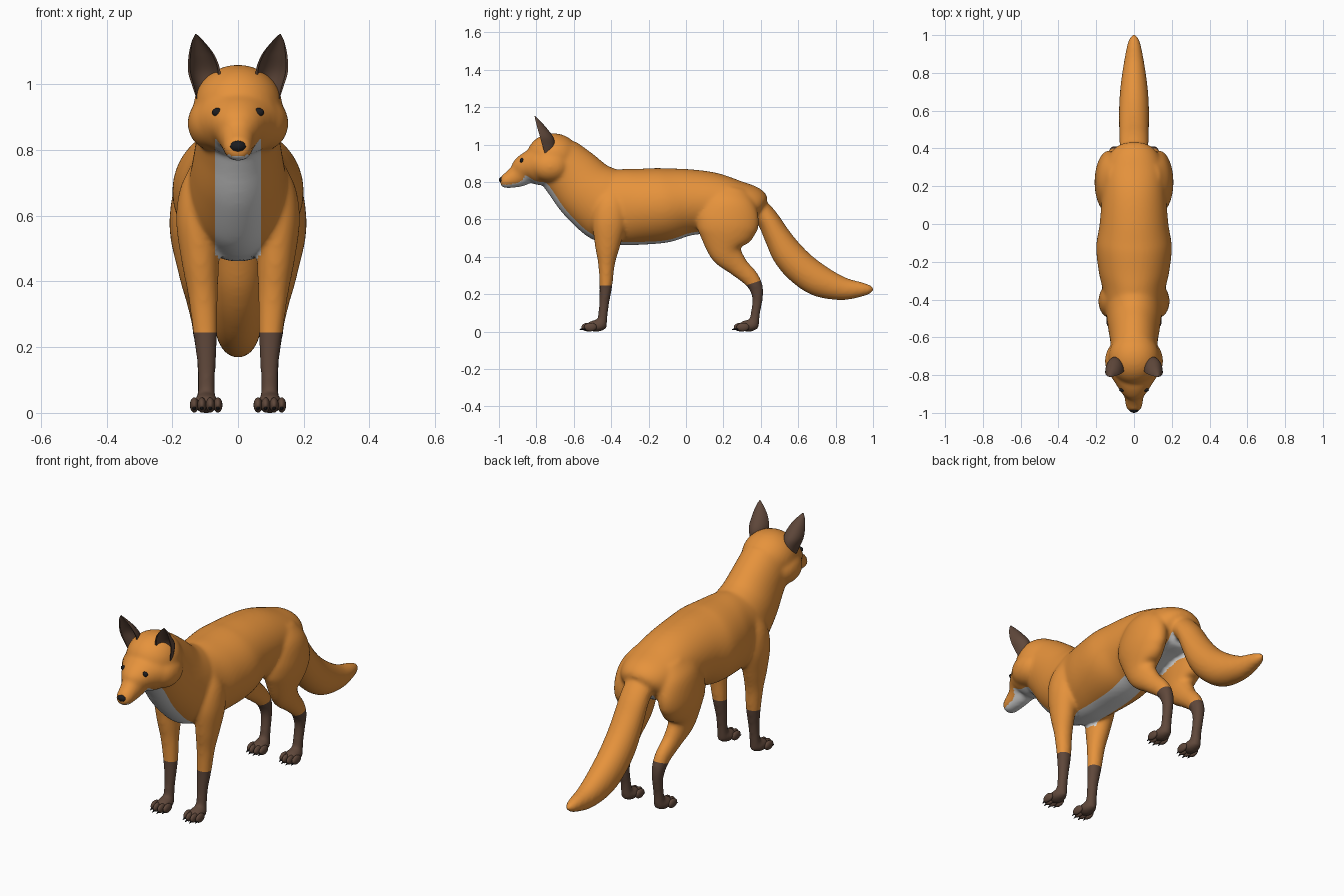
import bpy, bmesh, math
from mathutils import Vector, Matrix

if "Cube" in bpy.data.objects:
    bpy.data.objects.remove(bpy.data.objects["Cube"])


def material(name, rgb):
    m = bpy.data.materials.new(name)
    m.diffuse_color = (*rgb, 1)
    m.use_nodes = True
    m.node_tree.nodes["Principled BSDF"].inputs["Base Color"].default_value = m.diffuse_color
    return m


ORANGE = material("orange fur", (0.79, 0.29, 0.045))
WHITE = material("pale fur", (0.70, 0.70, 0.70))
BROWN = material("dark brown fur", (0.115, 0.064, 0.043))
BLACK = material("black", (0.012, 0.012, 0.014))


def make_object(name, bm, mats):
    bmesh.ops.recalc_face_normals(bm, faces=bm.faces[:])
    me = bpy.data.meshes.new(name)
    bm.to_mesh(me)
    bm.free()
    me.shade_smooth()
    for m in mats:
        me.materials.append(m)
    ob = bpy.data.objects.new(name, me)
    bpy.context.collection.objects.link(ob)
    return ob


def spline(pts, steps=8):
    """Catmull-Rom through tuples of any length."""
    p = [Vector(q) for q in pts]
    p = [2 * p[0] - p[1]] + p + [2 * p[-1] - p[-2]]
    out = []
    for i in range(1, len(p) - 2):
        a, b, c, d = p[i - 1:i + 3]
        for k in range(steps):
            t = k / steps
            out.append(0.5 * (2 * b + (c - a) * t + (2 * a - 5 * b + 4 * c - d) * t * t
                              + (3 * b - a - 3 * c + d) * t ** 3))
    return out + [p[-2]]


def skin(bm, rings):
    """Bridge closed rings of points and cap both ends."""
    vs = [[bm.verts.new(p) for p in r] for r in rings]
    n = len(vs[0])
    for r, q in zip(vs, vs[1:]):
        for i in range(n):
            bm.faces.new((r[i], r[(i + 1) % n], q[(i + 1) % n], q[i]))
    bm.faces.new(vs[0][::-1])
    bm.faces.new(vs[-1])


def tube(bm, pts, side=1, n=56):
    """Sections (x, y, z, half width, half thickness) along a path in the yz plane."""
    s = spline(pts)
    rings = []
    for i, q in enumerate(s):
        a, b = s[max(i - 1, 0)], s[min(i + 1, len(s) - 1)]
        t = Vector((0, b[1] - a[1], b[2] - a[2])).normalized()
        nrm = Vector((0, -t.z, t.y))
        c = Vector((q[0] * side, q[1], q[2]))
        rx, rn = max(q[3], 0.003), max(q[4], 0.003)
        rings.append([c + Vector((rx * math.cos(u), 0, 0)) + nrm * rn * math.sin(u)
                      for u in (2 * math.pi * k / n for k in range(n))])
    skin(bm, rings)


def ball(bm, c, r, n=20):
    bmesh.ops.create_uvsphere(bm, u_segments=n, v_segments=n * 3 // 5, radius=1,
                              matrix=Matrix.Translation(c) @ Matrix.Diagonal((*r, 1)))


# body: overlapping volumes fused into one skin
bm = bmesh.new()
# torso
tube(bm, [(0, .41, .65, .07, .05), (0, .375, .665, .125, .10), (0, .28, .68, .16, .125),
          (0, .15, .69, .17, .16), (0, 0, .69, .182, .18), (0, -.12, .675, .2, .2),
          (0, -.25, .667, .187, .203), (0, -.35, .665, .165, .203), (0, -.45, .67, .15, .187),
          (0, -.53, .68, .12, .13), (0, -.57, .68, .05, .06)])
# neck
tube(bm, [(0, -.36, .64, .14, .19), (0, -.43, .68, .15, .197), (0, -.525, .747, .14, .178),
          (0, -.605, .83, .127, .162), (0, -.69, .915, .12, .143)])
# skull, cheeks and muzzle
ball(bm, (0, -.71, .935), (.135, .142, .125), 40)
tube(bm, [(0, -.68, .90, .13, .10), (0, -.78, .885, .132, .102), (0, -.83, .875, .106, .093),
          (0, -.862, .862, .083, .08), (0, -.895, .835, .057, .065), (0, -.94, .813, .047, .048),
          (0, -.975, .802, .04, .036), (0, -.993, .80, .022, .02)])
# tail
tube(bm, [(0, .32, .70, .06, .06), (0, .39, .65, .074, .06), (0, .44, .595, .077, .06),
          (0, .487, .51, .078, .07), (0, .545, .415, .08, .084), (0, .62, .335, .079, .088),
          (0, .715, .27, .073, .085), (0, .835, .23, .057, .063), (0, .94, .225, .038, .039),
          (0, .985, .226, .023, .023), (0, 1.005, .227, .007, .007)])
for s in (-1, 1):
    ball(bm, (s * .075, -.725, .882), (.079, .105, .084), 32)
    # front leg
    tube(bm, [(.10, -.39, .76, .04, .05), (.115, -.40, .68, .062, .085), (.122, -.41, .58, .066, .09),
              (.115, -.42, .46, .057, .068), (.107, -.425, .36, .046, .045), (.10, -.428, .25, .038, .035),
              (.096, -.438, .15, .029, .027), (.096, -.445, .08, .027, .026), (.096, -.452, .02, .029, .028)], s)
    # hind leg
    tube(bm, [(.095, .25, .77, .04, .07), (.12, .24, .70, .068, .13), (.130, .227, .61, .077, .165),
              (.132, .215, .53, .073, .154), (.126, .215, .43, .056, .092), (.116, .275, .352, .044, .058),
              (.106, .345, .285, .038, .046), (.102, .376, .23, .034, .037), (.099, .382, .17, .028, .028),
              (.097, .37, .09, .027, .025), (.097, .362, .02, .029, .028)], s)
    # paw pads
    for y in (-.48, .333):
        ball(bm, (s * .097, y, .03), (.04, .055, .032))
body = make_object("fox_body", bm, [ORANGE])
rm = body.modifiers.new("fuse", 'REMESH')
rm.mode, rm.voxel_size = 'VOXEL', 0.0085
sm = body.modifiers.new("soften", 'SMOOTH')
sm.factor, sm.iterations = 0.5, 15
fused = bpy.data.meshes.new_from_object(body.evaluated_get(bpy.context.evaluated_depsgraph_get()))
body.modifiers.clear()
fused.materials.clear()
for m in (ORANGE, WHITE, BROWN):
    fused.materials.append(m)

# markings: cut clean borders, then colour faces by region
bm = bmesh.new()
bm.from_mesh(fused)
hind_n = Vector((0, -.33, 1)).normalized()
for co, no in (((.07, 0, 0), (1, 0, 0)), ((-.07, 0, 0), (1, 0, 0)),
               ((0, 0, .245), (0, 0, 1)), ((0, .36, .26), hind_n)):
    bmesh.ops.bisect_plane(bm, geom=bm.verts[:] + bm.edges[:] + bm.faces[:], dist=1e-5,
                           plane_co=co, plane_no=no)
bm.normal_update()
for f in bm.faces:
    c, f.smooth, f.material_index = f.calc_center_median(), True, 0
    sock = .245 if c.y < 0 else .26 + .33 * (c.y - .36)
    if c.z < sock and c.y < .45:
        f.material_index = 2
    elif abs(c.x) < .07 and c.z > .42 and c.y < .385 and f.normal.z < (-.55 if c.y < -.78 else -.25):
        f.material_index = 1
bm.to_mesh(fused)
bm.free()
body.data = fused

# toes and claws
toes, claws = bmesh.new(), bmesh.new()
for s in (-1, 1):
    for y in (-.525, .29):
        for dx, dy in ((-.036, .014), (-.013, 0), (.013, 0), (.036, .014)):
            x = s * .097 + dx
            ball(toes, (x, y + dy, .024), (.0135, .034, .023))
            tip = Matrix.Translation((x, y + dy - .034, .013)) @ Matrix.Rotation(math.radians(105), 4, 'X')
            bmesh.ops.create_cone(claws, cap_ends=True, segments=8, radius1=.007, radius2=.001,
                                  depth=.022, matrix=tip)
make_object("toes", toes, [BROWN])
make_object("claws", claws, [BLACK])

# ears: cupped crescents (x, rim y, z, half width, depth) opening forward
ears = bmesh.new()
arc = [math.pi * (k / 14 - .5) for k in range(15)]
for s in (-1, 1):
    rings = []
    for x, y, z, w, d in spline([(.104, -.755, .955, .022, .04), (.101, -.768, .995, .038, .065),
                                 (.103, -.780, 1.04, .049, .07), (.111, -.795, 1.09, .039, .048),
                                 (.122, -.805, 1.13, .019, .022), (.128, -.81, 1.153, .002, .003)]):
        outer = [(s * (x + w * math.sin(a)), y + d * math.cos(a), z) for a in arc]
        inner = [(s * (x + .86 * w * math.sin(a)), y + .002 + .72 * d * math.cos(a), z) for a in arc[::-1]]
        rings.append(outer + inner)
    skin(ears, rings)
ear_ob = make_object("ears", ears, [BROWN])
bpy.context.view_layer.objects.active = ear_ob
ear_ob.select_set(True)
bpy.ops.object.shade_smooth_by_angle(angle=math.radians(50))

# eyes, seated on the face
eyes = bmesh.new()
bpy.context.view_layer.update()
for s in (-1, 1):
    hit, loc, nor, _ = body.ray_cast((s * .063, -2, .915), (0, 1, 0))
    ball(eyes, loc + Vector((0, .004, 0)) if hit else (s * .063, -.855, .915), (.016, .010, .013))
make_object("eyes", eyes, [BLACK])

# nose
nose = bmesh.new()
ball(nose, (0, -.981, .811), (.025, .019, .018))
make_object("nose", nose, [BLACK])
